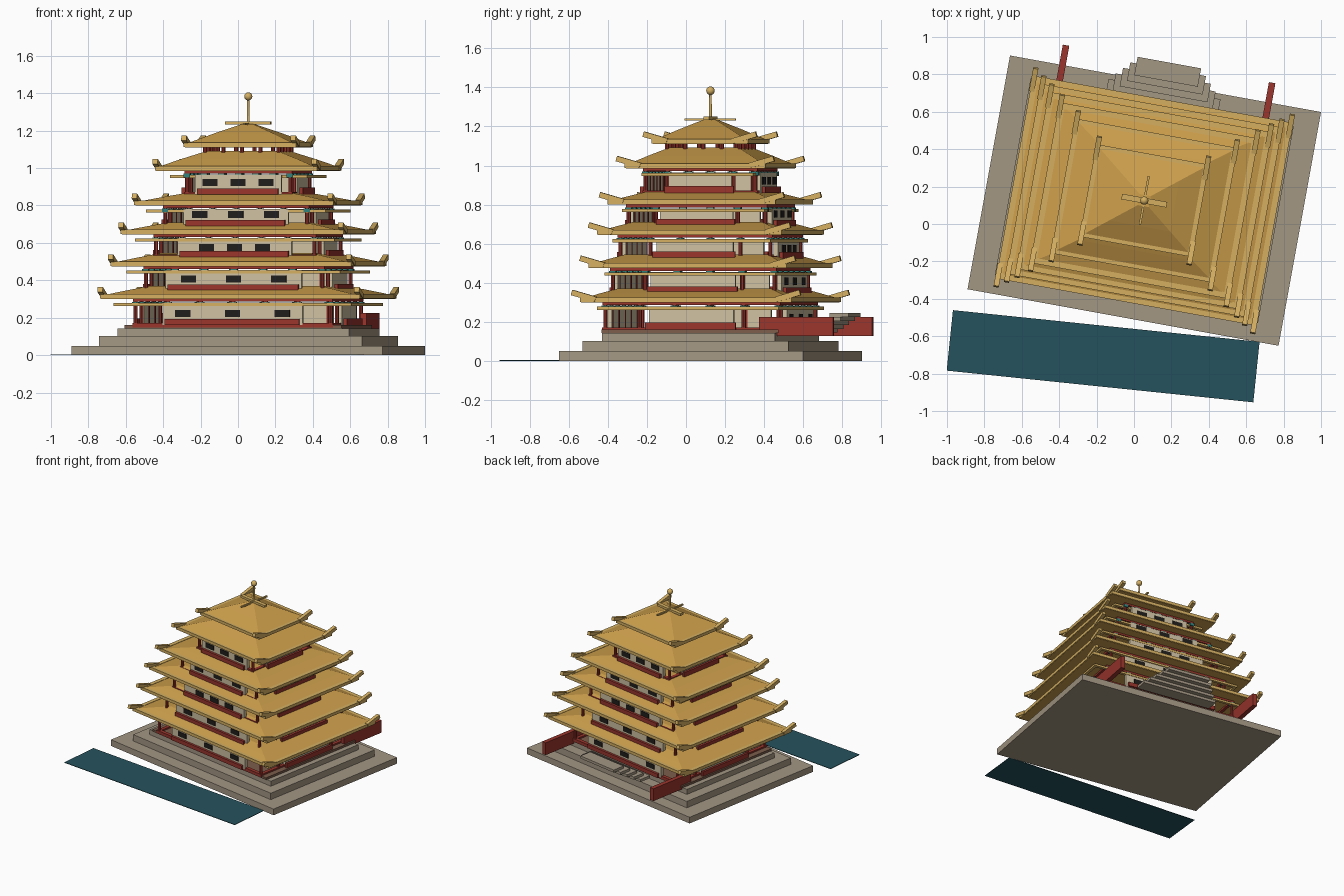
import bpy, bmesh, math
from mathutils import Matrix

if "Cube" in bpy.data.objects:
    bpy.data.objects.remove(bpy.data.objects["Cube"])

# placement of the whole tower: turned about 10 degrees and shifted
PLACE = Matrix.Translation((0.055, 0.125, 0)) @ Matrix.Rotation(math.radians(-10.3), 4, 'Z')


def mat(name, col):
    m = bpy.data.materials.new(name)
    m.diffuse_color = (*col, 1)
    m.use_nodes = True
    m.node_tree.nodes["Principled BSDF"].inputs["Base Color"].default_value = m.diffuse_color
    return m


GOLD = mat("roof_gold", (0.60, 0.34, 0.07))
TRIM = mat("trim_gold", (0.66, 0.43, 0.12))
RED = mat("red_timber", (0.32, 0.035, 0.025))
CREAM = mat("cream_plaster", (0.62, 0.53, 0.36))
DARK = mat("dark_window", (0.015, 0.013, 0.012))
TEAL = mat("teal_bracket", (0.03, 0.22, 0.20))
STONE = mat("stone", (0.37, 0.31, 0.23))
BROWN = mat("brown_plinth", (0.20, 0.11, 0.07))
WATER = mat("water", (0.018, 0.085, 0.11))


def finish(name, bm, m, place=PLACE):
    bmesh.ops.recalc_face_normals(bm, faces=bm.faces)
    me = bpy.data.meshes.new(name)
    bm.to_mesh(me)
    bm.free()
    me.materials.append(m)
    ob = bpy.data.objects.new(name, me)
    ob.matrix_world = place
    bpy.context.collection.objects.link(ob)
    return ob


def boxes(name, items, m, place=PLACE):
    """items: (cx, cy, z0, z1, size_x, size_y[, tilt about x])"""
    bm = bmesh.new()
    for it in items:
        cx, cy, z0, z1, sx, sy = it[:6]
        tilt = it[6] if len(it) > 6 else 0
        bmesh.ops.create_cube(bm, size=1, matrix=Matrix.Translation((cx, cy, (z0 + z1) / 2))
                              @ Matrix.Rotation(tilt, 4, 'X')
                              @ Matrix.Diagonal((sx, sy, z1 - z0, 1)))
    return finish(name, bm, m, place)


def ring(w, d, z0, z1, t):
    """four bars around a rectangle with outer half sizes w, d"""
    out = []
    for s in (-1, 1):
        out.append((0, s * (d - t / 2), z0, z1, 2 * w, t))
        out.append((s * (w - t / 2), 0, z0, z1, t, 2 * d))
    return out


def spread(h, n):
    return [-h + 2 * h * i / (n - 1) for i in range(n)]


def post_spots(w, d, nx, ny):
    pts = [(x, s * d) for x in spread(w, nx) for s in (-1, 1)]
    return pts + [(s * w, y) for y in spread(d, ny)[1:-1] for s in (-1, 1)]


def posts(name, spots, z0, z1, r):
    bm = bmesh.new()
    for x, y in spots:
        bmesh.ops.create_cone(bm, cap_ends=True, segments=8, radius1=r, radius2=r,
                              depth=z1 - z0, matrix=Matrix.Translation((x, y, (z0 + z1) / 2)))
    return finish(name, bm, RED)


def roof(i, w, d, z, iw, idp, top):
    """hipped roof with eave trim and four upswept corner bars; w, d reach the bar tips"""
    d -= 0.05
    w -= 0.01
    bm = bmesh.new()
    loops = []
    for hw, hd, hz in ((w, d, z), (w, d, z + 0.018),
                       ((w + iw) / 2, (d + idp) / 2, z + 0.018 + (top - z - 0.018) * 0.52),
                       (iw, idp, top)):
        loops.append([bm.verts.new((a * hw, b * hd, hz))
                      for a, b in ((-1, -1), (1, -1), (1, 1), (-1, 1))])
    for a, b in zip(loops, loops[1:]):
        for k in range(4):
            bm.faces.new((a[k], a[(k + 1) % 4], b[(k + 1) % 4], b[k]))
    bm.faces.new(loops[0])
    bm.faces.new(loops[-1])
    finish(f"roof_{i}", bm, GOLD)
    boxes(f"roof_{i}_eave_trim", ring(w + 0.006, d + 0.006, z + 0.002, z + 0.026, 0.032), TRIM)
    boxes(f"roof_{i}_corner_bars",
          [(a * (w - 0.003), b * (d - 0.013), z + 0.019, z + 0.047, 0.028, 0.128,
            b * math.radians(16)) for a in (-1, 1) for b in (-1, 1)], TRIM)


# stone terraces and plinth
for i, (w, d, z0, z1) in enumerate(((1.69, 1.27, 0, 0.05), (1.43, 1.07, 0.05, 0.102),
                                    (1.26, 0.90, 0.102, 0.143))):
    boxes(f"terrace_{i + 1}", [(0, 0, z0, z1, w, d)], STONE)
boxes("plinth", [(0, 0, 0.143, 0.16, 1.18, 0.92)], BROWN)

# back steps and flanking walls
boxes("back_steps", [(0, 0.70 - 0.036 * k, 0.225 - 0.02 * k, 0.246 - 0.02 * k,
                      0.345 + 0.066 * k, 0.10) for k in range(5)], STONE)
boxes("step_side_walls", [(s * 0.56, 0.55, 0.127, 0.226, 0.035, 0.385) for s in (-1, 1)], RED)

# storeys: post half sizes, floor z, top z, panel half widths, window spacing, lower beam half sizes
STOREYS = (
    (0.53, 0.45, 0.16, 0.30, 0.38, 0.22, 0.27, 0.646, 0.472),
    (0.48, 0.42, 0.345, 0.475, 0.37, 0.22, 0.245, 0.58, 0.445),
    (0.43, 0.39, 0.525, 0.645, 0.31, 0.20, 0.152, 0.542, 0.41),
    (0.385, 0.355, 0.69, 0.80, 0.285, 0.19, 0.195, 0.488, 0.37),
    (0.28, 0.285, 0.86, 0.985, 0.235, 0.165, 0.152, 0.372, 0.29),
)
for i, (w, d, z0, z1, px, py, ws, bw, bd) in enumerate(STOREYS, 1):
    spots = post_spots(w, d, 7, 6)
    posts(f"storey_{i}_posts", spots, z0 - 0.01, z1, 0.011)
    boxes(f"storey_{i}_brackets", [(x, y, z1 - 0.035, z1 - 0.015, 0.034, 0.034)
                                   for x, y in spots], TEAL)
    boxes(f"storey_{i}_beams", ring(w + 0.012, d + 0.012, z1 - 0.014, z1 + 0.004, 0.024)
          + ring(w + 0.014, d + 0.014, z0 - 0.012, z0 + 0.012, 0.028), RED)
    # plaster panels stand just outside the post line
    boxes(f"storey_{i}_walls",
          [(0, s * (d + 0.006), z0, z1 - 0.02, 2 * px, 0.024) for s in (-1, 1)]
          + [(s * (w + 0.006), 0, z0, z1 - 0.02, 0.024, 2 * py) for s in (-1, 1)], CREAM)
    zc = z0 + 0.062 if i != 3 else z0 + 0.05
    boxes(f"storey_{i}_windows",
          [(k * ws, s * (d + 0.018), zc - 0.018, zc + 0.019, 0.082, 0.01)
           for k in (-1, 0, 1) for s in (-1, 1)], DARK)
    boxes(f"storey_{i}_rails",
          [(0, s * (d + 0.032), z0, z0 + 0.032, 2 * px - 0.03, 0.018) for s in (-1, 1)]
          + [(s * (w + 0.04), 0, z0, z0 + 0.036, 0.018, 2 * py + 0.03) for s in (-1, 1)], RED)
    boxes(f"storey_{i}_lower_eave_beams", ring(bw, bd, z1 - 0.038, z1 - 0.022, 0.022), TRIM)

# short posts carrying the top roof
posts("attic_posts", post_spots(0.2, 0.19, 5, 5), 1.05, 1.12, 0.011)

# roofs: tip half sizes, eave z, inner half sizes, top z
ROOFS = (
    (0.71, 0.595, 0.300, 0.46, 0.40, 0.370),
    (0.66, 0.56, 0.475, 0.41, 0.37, 0.545),
    (0.61, 0.525, 0.645, 0.37, 0.34, 0.710),
    (0.545, 0.48, 0.800, 0.26, 0.26, 0.872),
    (0.445, 0.41, 0.985, 0.19, 0.18, 1.092),
    (0.31, 0.295, 1.110, 0.03, 0.03, 1.235),
)
for i, r in enumerate(ROOFS, 1):
    roof(i, *r)

# ridge cross and finial
boxes("ridge_cross", [(0, 0, 1.232, 1.25, 0.245, 0.03), (0, 0, 1.23, 1.242, 0.012, 0.265)], TRIM)
bm = bmesh.new()
bmesh.ops.create_cone(bm, cap_ends=True, segments=12, radius1=0.008, radius2=0.006,
                      depth=0.15, matrix=Matrix.Translation((0, 0, 1.305)))
bmesh.ops.create_uvsphere(bm, u_segments=16, v_segments=10, radius=0.022,
                          matrix=Matrix.Translation((0, 0, 1.383)))
for f in bm.faces:
    f.smooth = len(f.verts) < 5 and f.calc_center_median().z > 1.36
finish("finial", bm, TRIM)

# pond in front
boxes("pond", [(0, 0, 0, 0.004, 1.648, 0.325)], WATER,
      Matrix.Translation((-0.165, -0.707, 0)) @ Matrix.Rotation(math.radians(-5.9), 4, 'Z'))
